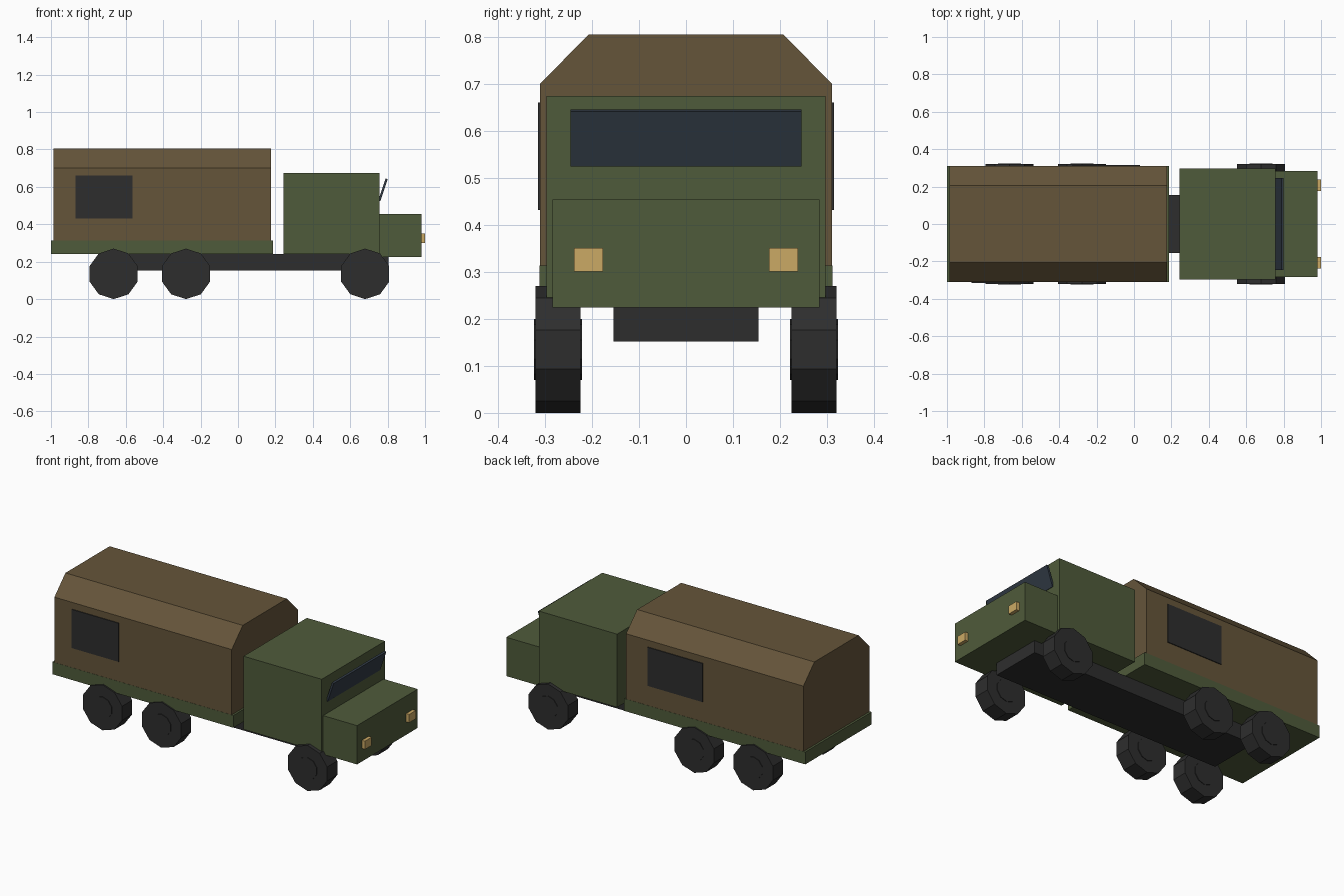
import bpy
import bmesh
from math import pi
from mathutils import Matrix

cube = bpy.data.objects.get("Cube")
if cube:
    bpy.data.objects.remove(cube, do_unlink=True)


def material(name, rgb):
    m = bpy.data.materials.new(name)
    m.use_nodes = True
    m.diffuse_color = (*rgb, 1)
    bsdf = next(n for n in m.node_tree.nodes if n.type == 'BSDF_PRINCIPLED')
    bsdf.inputs["Base Color"].default_value = (*rgb, 1)
    return m


GREEN = material("olive_green", (0.078, 0.104, 0.043))
CANVAS = material("brown_canvas", (0.130, 0.090, 0.042))
BLACK = material("black_rubber", (0.027, 0.027, 0.027))
GLASS = material("blue_glass", (0.031, 0.043, 0.060))
LAMP = material("amber_lamp", (0.60, 0.40, 0.13))


def add_object(name, bm, mat):
    mesh = bpy.data.meshes.new(name)
    bmesh.ops.recalc_face_normals(bm, faces=bm.faces)
    bm.to_mesh(mesh)
    bm.free()
    mesh.materials.append(mat)
    obj = bpy.data.objects.new(name, mesh)
    bpy.context.collection.objects.link(obj)
    return obj


def box(name, x, y, z, mat):
    """Box given by its (low, high) range on each axis."""
    bm = bmesh.new()
    bmesh.ops.create_cube(bm, size=1)
    for v in bm.verts:
        v.co = [(a + b) / 2 + c * (b - a) for (a, b), c in zip((x, y, z), v.co)]
    return add_object(name, bm, mat)


def disc(name, centre, radius, width, mat):
    """Ten-sided drum lying on the y axis with a corner at the top."""
    bm = bmesh.new()
    bmesh.ops.create_cone(bm, cap_ends=True, segments=10, radius1=radius,
                          radius2=radius, depth=width,
                          matrix=Matrix.Rotation(pi / 2, 4, 'X'))
    top = max(bm.verts, key=lambda v: v.co.z).co.z
    if top < radius * 0.99:
        bmesh.ops.rotate(bm, verts=bm.verts, matrix=Matrix.Rotation(pi / 10, 3, 'Y'))
    bmesh.ops.translate(bm, verts=bm.verts, vec=centre)
    return add_object(name, bm, mat)


# Chassis, cargo bed, cab and hood
box("chassis", (-0.68, 0.805), (-0.154, 0.154), (0.152, 0.24), BLACK)
box("cargo_bed", (-1.0, 0.188), (-0.311, 0.311), (0.24, 0.313), GREEN)
box("cab", (0.244, 0.757), (-0.297, 0.297), (0.24, 0.674), GREEN)
box("hood", (0.757, 0.98), (-0.284, 0.284), (0.224, 0.454), GREEN)

# Canvas cover: profile extruded along the bed
profile = [(-0.31, 0.313), (0.31, 0.313), (0.31, 0.70),
           (0.207, 0.804), (-0.207, 0.804), (-0.31, 0.70)]
bm = bmesh.new()
face = bm.faces.new([bm.verts.new((-0.987, y, z)) for y, z in profile])
ext = bmesh.ops.extrude_face_region(bm, geom=[face])
bmesh.ops.translate(bm, vec=(1.163, 0, 0),
                    verts=[g for g in ext["geom"] if isinstance(g, bmesh.types.BMVert)])
add_object("canvas_cover", bm, CANVAS)

# Canvas windows, placed differently on the two sides
box("right_canvas_window", (-0.87, -0.563), (-0.315, -0.308), (0.431, 0.66), BLACK)
box("left_canvas_window", (-0.33, 0.032), (0.308, 0.315), (0.431, 0.66), BLACK)

# Windshield leaning forward at the top
shield = box("windshield", (-0.006, 0.006), (-0.246, 0.246), (-0.062, 0.062), GLASS)
shield.data.transform(Matrix.Translation((0.775, 0, 0.584)) @ Matrix.Rotation(0.32, 4, 'Y'))

for side, s in (("left", 1), ("right", -1)):
    # Headlights
    box(side + "_headlight", (0.975, 1.0), sorted((s * 0.176, s * 0.238)),
        (0.301, 0.35), LAMP)
    # Wheels with slightly proud hubs
    for place, x in (("rear", -0.665), ("middle", -0.278), ("front", 0.68)):
        centre = (x, s * 0.272, 0.135)
        disc(f"{place}_{side}_wheel", centre, 0.135, 0.095, BLACK)
        disc(f"{place}_{side}_hub", centre, 0.065, 0.102, BLACK)
